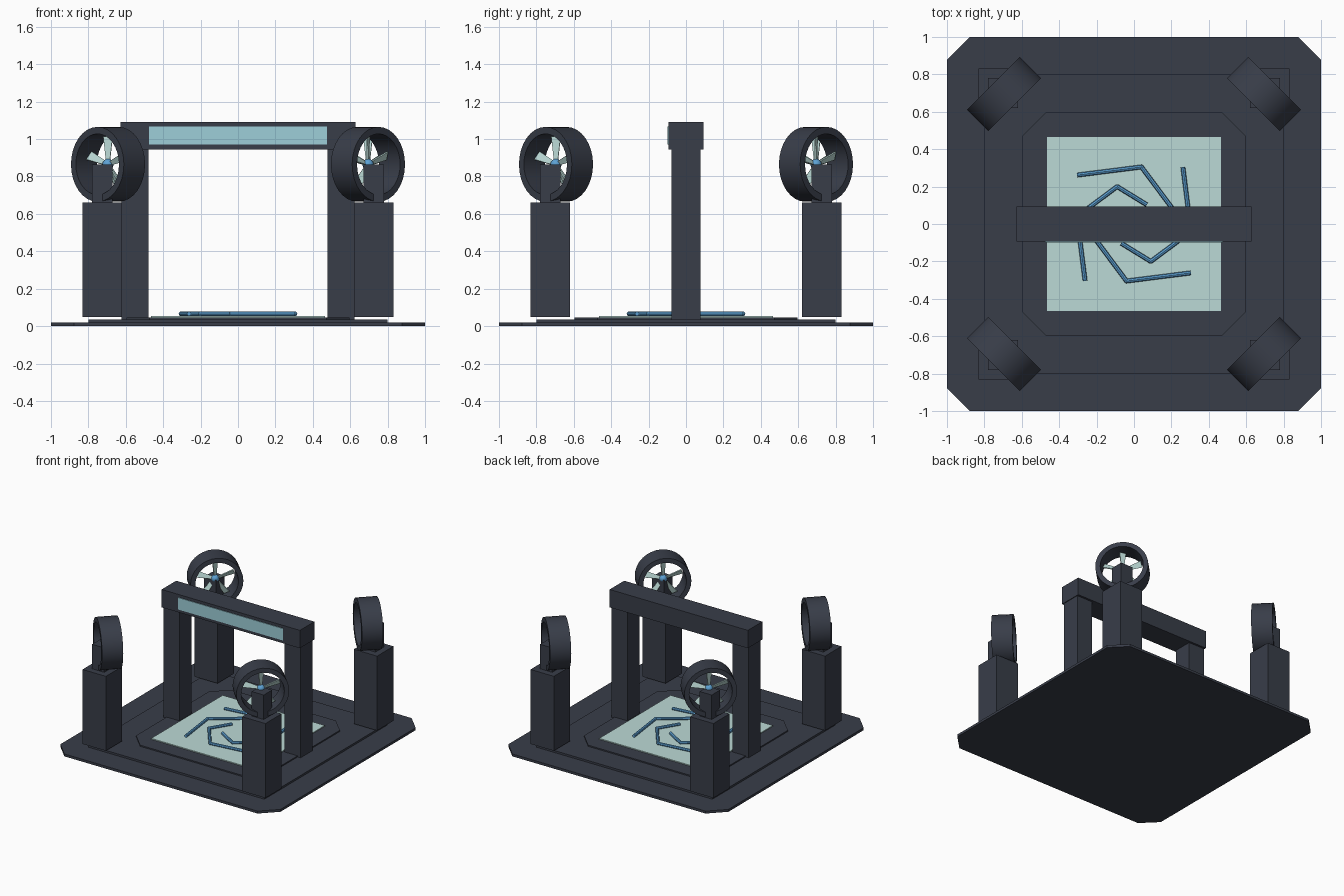
import bpy, bmesh, math
from mathutils import Matrix, Vector

if "Cube" in bpy.data.objects:
    bpy.data.objects.remove(bpy.data.objects["Cube"])


def material(name, rgb):
    m = bpy.data.materials.new(name)
    m.diffuse_color = (*rgb, 1)
    m.use_nodes = True
    m.node_tree.nodes["Principled BSDF"].inputs["Base Color"].default_value = m.diffuse_color
    return m


DARK = material("charcoal", (0.040, 0.047, 0.066))
PALE = material("pale_mint", (0.50, 0.70, 0.67))
SCREEN = material("screen_teal", (0.34, 0.62, 0.69))
BLUE = material("light_blue", (0.11, 0.36, 0.66))


def finish(name, bm, mat, matrix=None, smooth=False):
    bmesh.ops.recalc_face_normals(bm, faces=bm.faces)
    mesh = bpy.data.meshes.new(name)
    bm.to_mesh(mesh)
    bm.free()
    mesh.materials.append(mat)
    ob = bpy.data.objects.new(name, mesh)
    bpy.context.collection.objects.link(ob)
    if matrix:
        ob.matrix_world = matrix
    if smooth:
        bpy.ops.object.select_all(action='DESELECT')
        ob.select_set(True)
        bpy.context.view_layer.objects.active = ob
        bpy.ops.object.shade_smooth_by_angle(angle=math.radians(35))
    return ob


def prism(name, outline, z0, z1, mat, matrix=None):
    """Extrude a flat outline from z0 to z1."""
    bm = bmesh.new()
    face = bm.faces.new([bm.verts.new((x, y, z0)) for x, y in outline])
    ext = bmesh.ops.extrude_face_region(bm, geom=[face])
    verts = [v for v in ext["geom"] if isinstance(v, bmesh.types.BMVert)]
    bmesh.ops.translate(bm, verts=verts, vec=(0, 0, z1 - z0))
    return finish(name, bm, mat, matrix)


def box(name, cx, cy, hx, hy, z0, z1, mat):
    outline = [(cx - hx, cy - hy), (cx + hx, cy - hy),
               (cx + hx, cy + hy), (cx - hx, cy + hy)]
    return prism(name, outline, z0, z1, mat)


def octagon(h, c):
    k = h - c
    return [(-k, -h), (k, -h), (h, -k), (h, k), (k, h), (-k, h), (-h, k), (-h, -k)]


# Stepped platform
prism("base_plate", octagon(1.0, 0.122), 0, 0.02, DARK)
box("middle_plate", 0, 0, 0.8, 0.8, 0.02, 0.036, DARK)
prism("upper_plate", octagon(0.595, 0.122), 0.036, 0.046, DARK)
box("floor_panel", 0, 0, 0.464, 0.464, 0.046, 0.054, PALE)

# Four spiral tubes on the floor panel
arm = [(-0.30, 0.262), (0.04, 0.305), (0.20, 0.09), (0.105, -0.065)]
for i in range(4):
    turn = Matrix.Rotation(i * math.pi / 2, 4, 'Z')
    bm = bmesh.new()
    for a, b in zip(arm, arm[1:]):
        a, b = Vector((*a, 0.066)), Vector((*b, 0.066))
        place = Matrix.Translation((a + b) / 2) @ (b - a).to_track_quat('Z', 'Y').to_matrix().to_4x4()
        bmesh.ops.create_cone(bm, cap_ends=True, segments=8, radius1=0.012,
                              radius2=0.012, depth=(b - a).length + 0.008, matrix=place)
    finish("spiral_tube", bm, BLUE, turn, smooth=True)

# Gantry with a display strip on its front
for s in (-1, 1):
    box("gantry_leg", s * 0.55, 0, 0.072, 0.077, 0.036, 0.945, DARK)
box("gantry_beam", 0, 0, 0.628, 0.094, 0.945, 1.092, DARK)
box("display_strip", 0, -0.096, 0.477, 0.003, 0.97, 1.068, SCREEN)

# Corner pillars with ducted fans facing the centre
RING_R, RING_IN, RING_D = 0.2, 0.163, 0.16
for i in range(4):
    ang = math.pi / 4 + i * math.pi / 2
    axis = Vector((math.cos(ang), math.sin(ang), 0))
    sx, sy = math.copysign(1, axis.x), math.copysign(1, axis.y)
    box("pillar", sx * 0.725, sy * 0.725, 0.106, 0.106, 0.05, 0.662, DARK)
    box("fan_mast", sx * 0.725, sy * 0.725, 0.055, 0.055, 0.662, 0.863, DARK)

    # Local frame: x sideways, y up, z outward along the fan axis
    up = Vector((0, 0, 1))
    side = up.cross(axis)
    frame = Matrix((side, up, axis)).transposed().to_4x4()
    frame.translation = Vector((sx * 0.695, sy * 0.695, 0.865))

    # Duct ring: spin a rectangular section round the axis
    bm = bmesh.new()
    d = RING_D / 2
    loop = [bm.verts.new(p) for p in ((RING_IN, 0, -d), (RING_R, 0, -d),
                                      (RING_R, 0, d), (RING_IN, 0, d))]
    edges = [bm.edges.new((loop[k], loop[(k + 1) % 4])) for k in range(4)]
    bmesh.ops.spin(bm, geom=loop + edges, cent=(0, 0, 0), axis=(0, 0, 1),
                   angle=2 * math.pi, steps=32)
    bmesh.ops.remove_doubles(bm, verts=bm.verts, dist=1e-4)
    finish("fan_duct", bm, DARK, frame, smooth=True)

    # Hub
    bm = bmesh.new()
    bmesh.ops.create_uvsphere(bm, u_segments=16, v_segments=10, radius=0.03)
    finish("fan_hub", bm, BLUE, frame, smooth=True)

    # Five pitched, tapered blades
    blade = [(-0.011, 0.02), (0.011, 0.02), (0.026, 0.15), (-0.026, 0.15)]
    for k in range(5):
        place = (frame @ Matrix.Rotation(k * math.tau / 5, 4, 'Z')
                 @ Matrix.Rotation(math.radians(30), 4, 'Y'))
        prism("fan_blade", blade, -0.004, 0.004, PALE, place)
